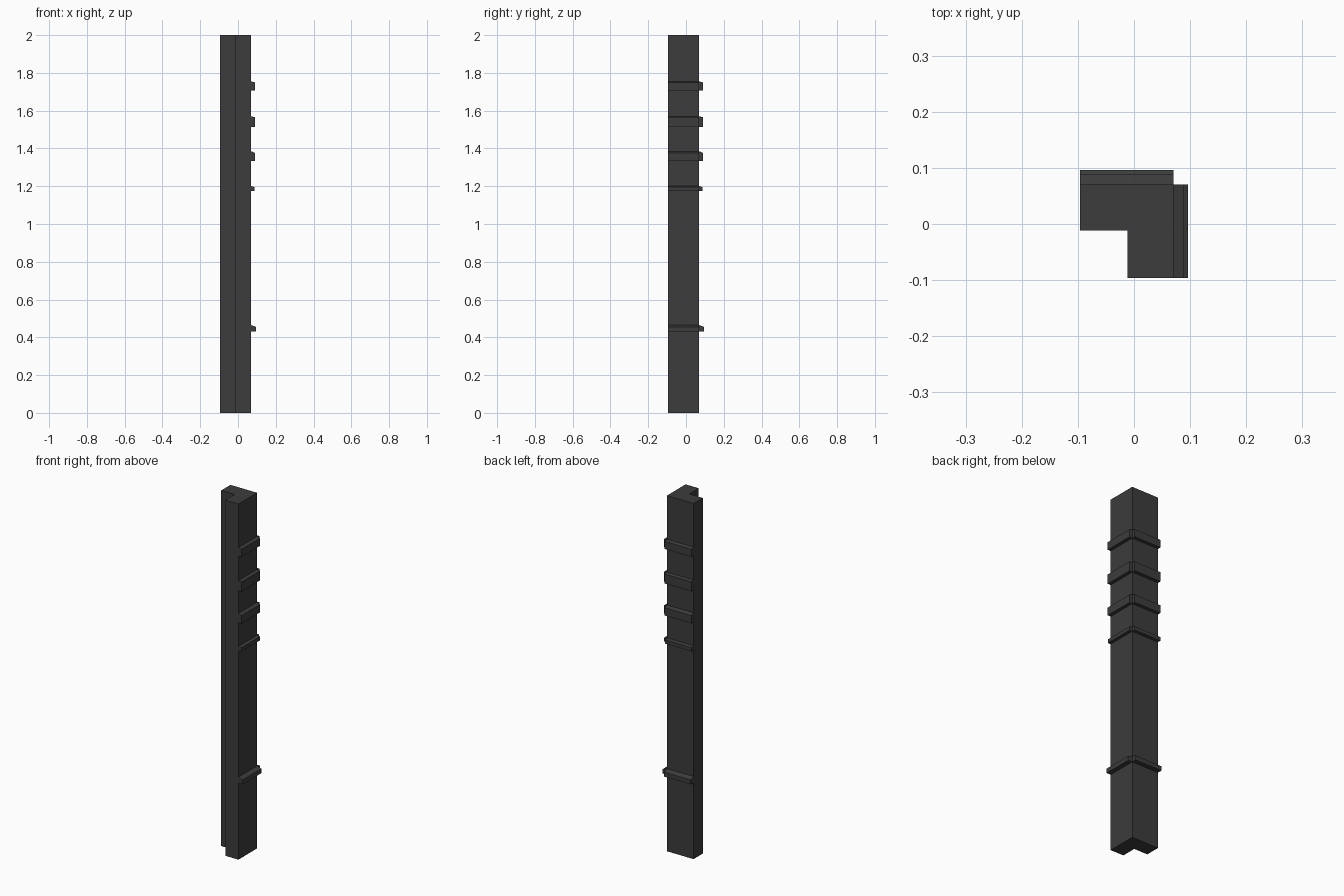
import bpy
import bmesh
from mathutils import Vector

cube = bpy.data.objects.get("Cube")
if cube:
    bpy.data.objects.remove(cube, do_unlink=True)

LOW, INNER, FACE = -0.096, -0.012, 0.07

paint = bpy.data.materials.new("charcoal")
paint.use_nodes = True
charcoal = (0.045, 0.045, 0.045, 1)
paint.diffuse_color = charcoal
paint.node_tree.nodes["Principled BSDF"].inputs["Base Color"].default_value = charcoal


def prism(name, points, sweep):
    """Close a planar outline and extrude it along the sweep vector."""
    bm = bmesh.new()
    face = bm.faces.new([bm.verts.new(p) for p in points])
    new = bmesh.ops.extrude_face_region(bm, geom=[face])["geom"]
    bmesh.ops.translate(bm, vec=Vector(sweep),
                        verts=[v for v in new if isinstance(v, bmesh.types.BMVert)])
    bmesh.ops.recalc_face_normals(bm, faces=bm.faces)
    mesh = bpy.data.meshes.new(name)
    bm.to_mesh(mesh)
    bm.free()
    mesh.materials.append(paint)
    obj = bpy.data.objects.new(name, mesh)
    bpy.context.collection.objects.link(obj)
    return obj


# L-shaped corner post
outline = [(LOW, INNER), (INNER, INNER), (INNER, LOW),
           (FACE, LOW), (FACE, FACE), (LOW, FACE)]
prism("corner_post", [(x, y, 0) for x, y in outline], (0, 0, 2))

# Raised bands with sloped tops: bottom, top, reach, drop of the top edge
bands = {
    "base_band": (0.43, 0.465, 0.096, 0.01),
    "lower_band": (1.175, 1.2, 0.088, 0.004),
    "middle_band": (1.333, 1.385, 0.089, 0.008),
    "upper_band": (1.513, 1.57, 0.089, 0.004),
    "top_band": (1.707, 1.755, 0.089, 0.005),
}
for name, (bottom, top, reach, drop) in bands.items():
    section = [(FACE - 0.005, bottom), (reach, bottom),
               (reach, top - drop), (FACE, top), (FACE - 0.005, top)]
    length = FACE - LOW
    # One band on each outer face, leaving the corner open
    prism(name + "_left", [(d, LOW, z) for d, z in section], (0, length, 0))
    prism(name + "_back", [(LOW, d, z) for d, z in section], (length, 0, 0))
